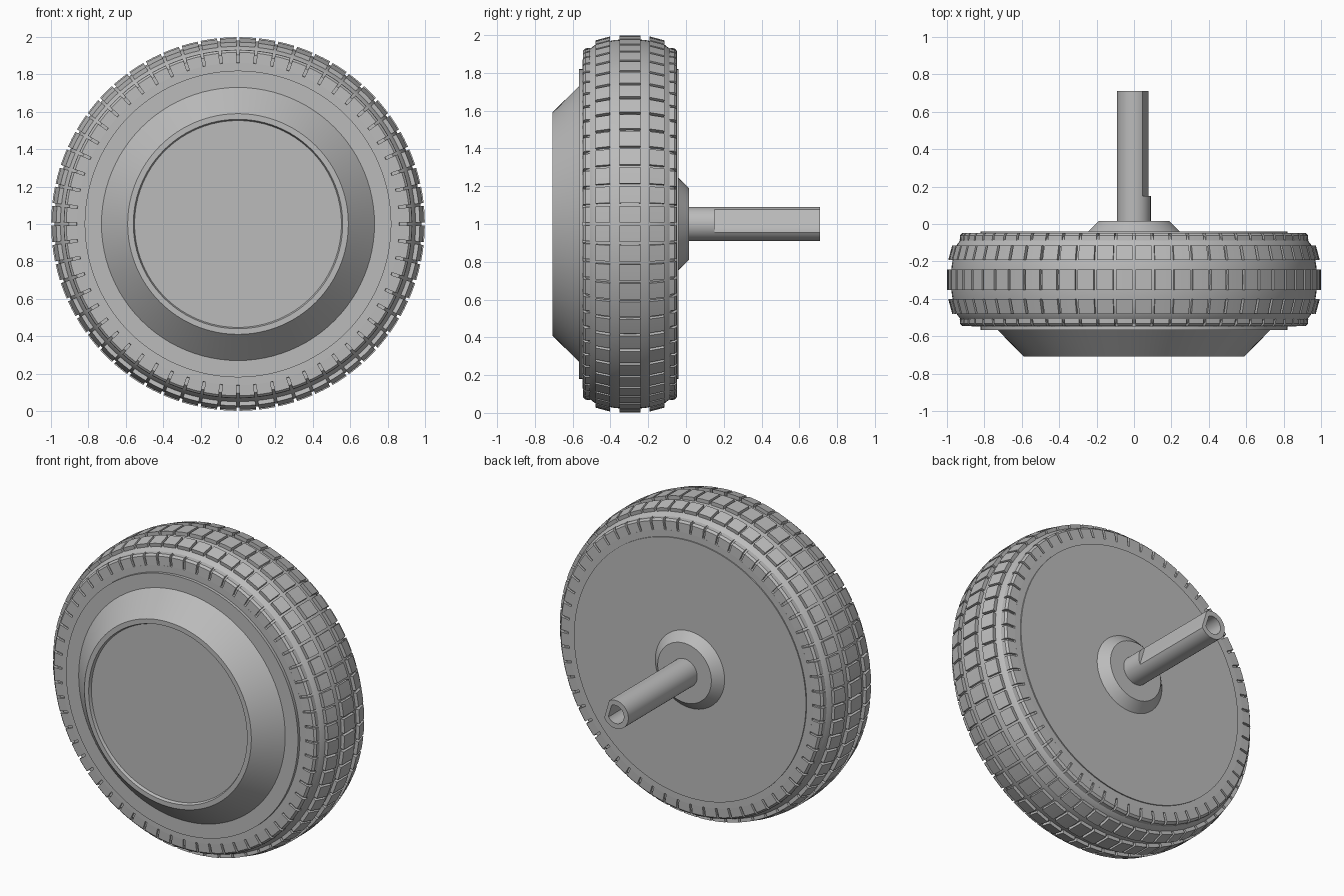
import bpy, bmesh
from math import sin, cos, pi, radians, tau

if "Cube" in bpy.data.objects:
    bpy.data.objects.remove(bpy.data.objects["Cube"])

grey = bpy.data.materials.new("plain_grey")
grey.use_nodes = True
grey.diffuse_color = (0.5, 0.5, 0.5, 1)
grey.node_tree.nodes["Principled BSDF"].inputs["Base Color"].default_value = (0.5, 0.5, 0.5, 1)

AXLE_Z = 1.0    # height of the wheel axis, which runs along y
MID_Y = -0.297  # middle plane of the tyre
BLOCKS = 60     # tread blocks around the tyre


def finish(name, bm, angle=30):
    bmesh.ops.remove_doubles(bm, verts=bm.verts, dist=1e-5)
    bmesh.ops.recalc_face_normals(bm, faces=bm.faces)
    mesh = bpy.data.meshes.new(name)
    bm.to_mesh(mesh)
    bm.free()
    mesh.materials.append(grey)
    obj = bpy.data.objects.new(name, mesh)
    bpy.context.collection.objects.link(obj)
    bpy.ops.object.select_all(action='DESELECT')
    obj.select_set(True)
    bpy.context.view_layer.objects.active = obj
    bpy.ops.object.shade_smooth_by_angle(angle=radians(angle))
    return obj


def polar(angle, y, r):
    return (r * sin(angle), y, AXLE_Z + r * cos(angle))


def skin(bm, rings):
    """Join consecutive rings of vertices with quads."""
    for a, b in zip(rings, rings[1:]):
        n = len(a)
        for i in range(n):
            bm.faces.new((a[i], a[(i + 1) % n], b[(i + 1) % n], b[i]))


def revolve(name, profile, steps=96, angle=30):
    """Turn a (y, radius) profile about the axle; open ends are capped."""
    bm = bmesh.new()
    rings = [[bm.verts.new(polar(tau * i / steps, y, r)) for i in range(steps)]
             for y, r in profile]
    skin(bm, rings)
    bm.faces.new(rings[0])
    bm.faces.new(rings[-1])
    return finish(name, bm, angle)


def tread_row(name, section, gap):
    """Repeat a block with the given (y, radius) section around the tyre."""
    bm = bmesh.new()
    step = tau / BLOCKS
    for i in range(BLOCKS):
        start, end = i * step + gap / 2, (i + 1) * step - gap / 2
        rings = [[bm.verts.new(polar(a, y, r)) for y, r in section]
                 for a in (start, (start + end) / 2, end)]
        skin(bm, rings)
        bm.faces.new(rings[0])
        bm.faces.new(rings[-1])
    return finish(name, bm, 20)


def mirrored(section):
    return [(2 * MID_Y - y, r) for y, r in section]


# Tyre carcass: half a profile, mirrored about the middle plane
half = [(0.250, 0.80), (0.250, 0.862), (0.236, 0.864), (0.236, 0.905),
        (0.215, 0.925), (0.185, 0.948), (0.14, 0.963), (0.08, 0.974), (0.0, 0.981)]
carcass = [(MID_Y - d, r) for d, r in half]
carcass += [(MID_Y + d, r) for d, r in reversed(half[:-1])]
revolve("tyre_carcass", carcass, 120)

# Tread: centre row, then paired inner and shoulder rows
tread_row("tread_centre", [(MID_Y - 0.055, 0.95), (MID_Y - 0.055, 0.999),
                           (MID_Y + 0.055, 0.999), (MID_Y + 0.055, 0.95)], 0.016)
inner = [(MID_Y - 0.105, 0.94), (MID_Y - 0.105, 0.993),
         (MID_Y - 0.183, 0.972), (MID_Y - 0.177, 0.93)]
shoulder = [(MID_Y - 0.21, 0.86), (MID_Y - 0.21, 0.932), (MID_Y - 0.236, 0.93),
            (MID_Y - 0.248, 0.918), (MID_Y - 0.250, 0.86)]
for side, shape in (("front", lambda s: s), ("back", mirrored)):
    tread_row("tread_inner_" + side, shape(inner), 0.016)
    tread_row("tread_shoulder_" + side, shape(shoulder), 0.016)

# Front cover: flat rim, sloping cone and a shallow recessed disc
revolve("front_cover", [(-0.50, 0.82), (-0.566, 0.82), (-0.566, 0.73),
                        (-0.708, 0.59), (-0.708, 0.56), (-0.69, 0.553)])

# Back cover with its conical hub
revolve("back_cover", [(-0.10, 0.82), (-0.040, 0.82)])
revolve("hub_flange", [(-0.06, 0.245), (-0.04, 0.245), (0.015, 0.19)], 48)

# Axle: round near the hub, then with a long flat, and a bore in the end
FLAT_ANGLE, HALF_FLAT = radians(73.3), radians(43.3)
STEPS = 40


def axle_ring(bm, y, radius, flat):
    """Ring of points; with flat, the points on the cut side fall on the chord."""
    ring = []
    for i in range(STEPS):
        t = -HALF_FLAT + tau * i / STEPS
        limit = radius * cos(HALF_FLAT)
        r = min(radius, limit / cos(t)) if flat and cos(t) > cos(HALF_FLAT) else radius
        ring.append(bm.verts.new(polar(FLAT_ANGLE + t, y, r)))
    return ring


bm = bmesh.new()
rings = [axle_ring(bm, 0.0, 0.09, False), axle_ring(bm, 0.15, 0.09, False),
         axle_ring(bm, 0.151, 0.09, True), axle_ring(bm, 0.71, 0.09, True),
         axle_ring(bm, 0.71, 0.058, True), axle_ring(bm, 0.40, 0.058, True)]
skin(bm, rings)
bm.faces.new(rings[0])
bm.faces.new(rings[-1])
finish("axle", bm)
